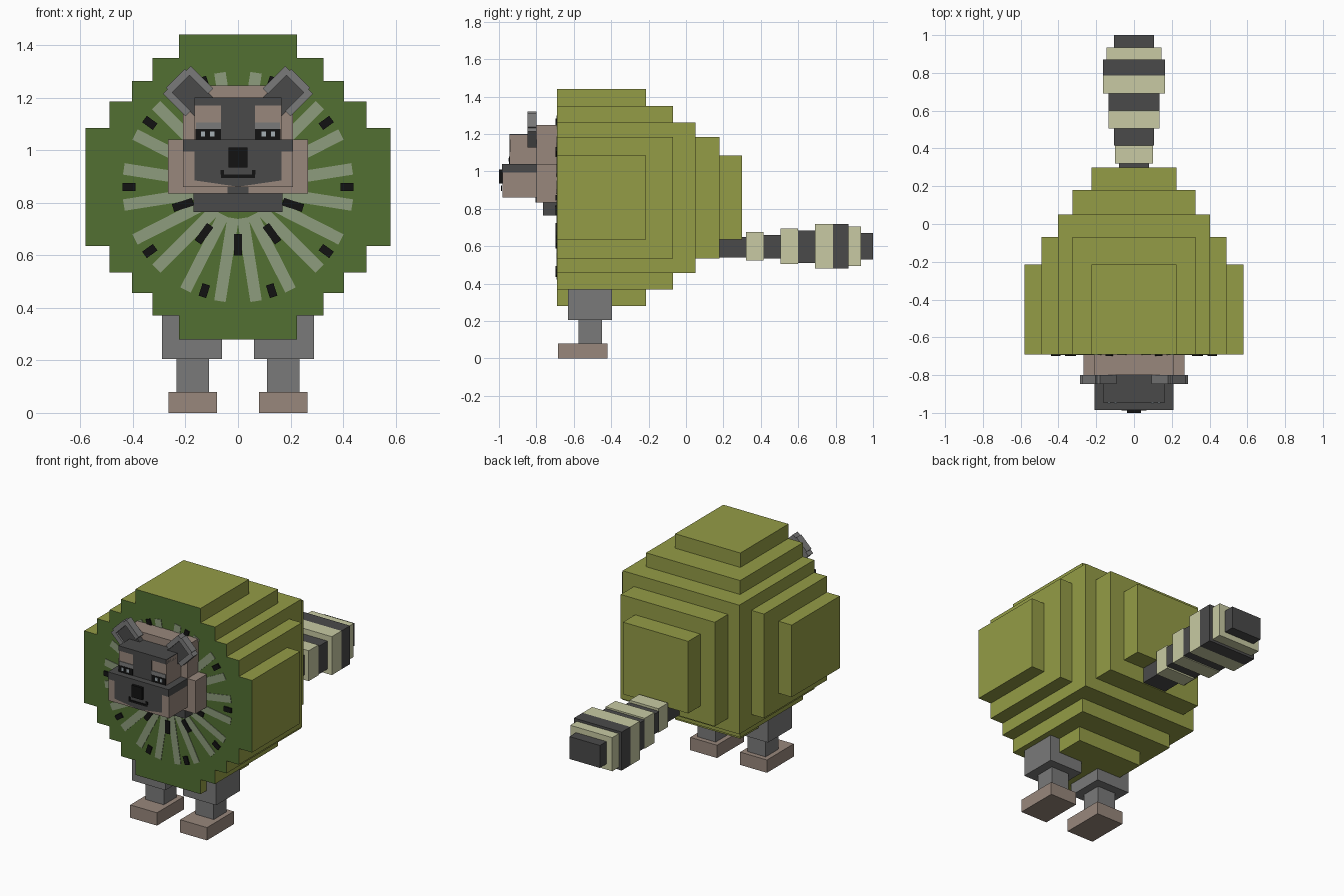
import bpy, bmesh
from math import radians, cos, sin
from mathutils import Matrix, Vector

cube = bpy.data.objects.get("Cube")
if cube:
    bpy.data.objects.remove(cube)


def material(name, rgb):
    lin = [((c / 255 + 0.055) / 1.055) ** 2.4 if c > 10 else c / 3294 for c in rgb]
    m = bpy.data.materials.new(name)
    m.use_nodes = True
    m.diffuse_color = (*lin, 1)
    bsdf = m.node_tree.nodes["Principled BSDF"]
    bsdf.inputs["Base Color"].default_value = (*lin, 1)
    bsdf.inputs["Roughness"].default_value = 0.9
    return m


olive = material("olive skin", (148, 156, 70))
green = material("fruit green", (82, 112, 50))
pale = material("pale ray", (141, 156, 125))
dark = material("charcoal fur", (74, 74, 74))
grey = material("grey fur", (122, 122, 122))
tan = material("taupe fur", (152, 135, 124))
cream = material("cream fur", (200, 202, 163))
black = material("black", (18, 18, 18))
white = material("eye glint", (165, 175, 180))


def finish(name, bm, *mats):
    mesh = bpy.data.meshes.new(name)
    bm.to_mesh(mesh)
    bm.free()
    for m in mats:
        mesh.materials.append(m)
    ob = bpy.data.objects.new(name, mesh)
    bpy.context.collection.objects.link(ob)
    return ob


def add_box(bm, x, y, z, turn=None):
    """Box from (low, high) ranges, optionally moved by a matrix."""
    mid = Vector([(a + b) / 2 for a, b in (x, y, z)])
    size = Vector([b - a for a, b in (x, y, z)])
    mat = Matrix.Translation(mid) @ Matrix.Diagonal((*size, 1))
    return bmesh.ops.create_cube(bm, size=1, matrix=turn @ mat if turn else mat)["verts"]


def box(name, mat, x, y, z, turn=None):
    bm = bmesh.new()
    add_box(bm, x, y, z, turn)
    return finish(name, bm, mat)


def sym(w):
    return (-w, w)


def pair(name, mat, x, y, z):
    for side, xs in (("left", x), ("right", (-x[1], -x[0]))):
        box(f"{side}_{name}", mat, xs, y, z)


# Fruit body: stepped shells sharing one flat cut face
MID, FRONT = 0.86, -0.69
steps = [0.225, 0.325, 0.403, 0.49, 0.58]
depths = [0.30, 0.18, 0.05, -0.07, -0.215]
bm = bmesh.new()
shells = [(steps[i], steps[4 - i], depths[max(i, 4 - i)]) for i in range(5)]
shells += [(steps[i], steps[i], depths[i]) for i in range(2)]
for w, h, back in shells:
    add_box(bm, sym(w), (FRONT, back), (MID - h, MID + h))
bm.normal_update()
bmesh.ops.delete(bm, geom=[f for f in bm.faces if f.normal.y < -0.9], context='FACES')
quarter = []
for i, w in enumerate(reversed(steps)):
    quarter += [(w, steps[i - 1] if i else 0), (w, steps[i])]
quarter = quarter[1:]
loop = quarter + [(-x, z) for x, z in reversed(quarter)]
loop += [(-x, -z) for x, z in quarter] + [(x, -z) for x, z in reversed(quarter)]
cut = bm.faces.new([bm.verts.new((x, FRONT, MID + z)) for x, z in loop])
cut.normal_update()
if cut.normal.y > 0:
    cut.normal_flip()
cut.material_index = 1
finish("fruit_body", bm, olive, green)


# Rays and seeds arranged around the cut face
def radial(name, mat, start, r, half_width, thick, count):
    bm = bmesh.new()
    for k in range(count):
        turn = Matrix.Translation((0, 0, MID)) @ Matrix.Rotation(
            radians(start + 360 * k / count), 4, 'Y')
        add_box(bm, r, (FRONT - thick, FRONT + 0.001), sym(half_width), turn)
    finish(name, bm, mat)


radial("fruit_rays", pale, 9, (0.12, 0.44), 0.022, 0.003, 20)
radial("outer_seeds", black, 0, (0.39, 0.44), 0.015, 0.008, 10)
radial("inner_seeds", black, 18, (0.18, 0.26), 0.015, 0.008, 10)

# Legs
pair("upper_leg", grey, (0.06, 0.29), (-0.63, -0.395), (0.205, 0.37))
pair("lower_leg", grey, (0.11, 0.235), (-0.575, -0.45), (0.08, 0.205))
pair("foot", tan, (0.08, 0.265), (-0.685, -0.42), (0, 0.08))

# Striped tail: end y, half width, low z, high z
y = 0.18
rings = [(0.32, 0.08, 0.54, 0.65), (0.415, 0.10, 0.525, 0.675),
         (0.505, 0.105, 0.535, 0.66), (0.60, 0.135, 0.505, 0.695),
         (0.69, 0.135, 0.51, 0.685), (0.785, 0.165, 0.48, 0.72),
         (0.87, 0.165, 0.48, 0.72), (0.935, 0.145, 0.495, 0.705),
         (1.0, 0.105, 0.53, 0.67)]
for i, (end, w, lo, hi) in enumerate(rings):
    box(f"tail_ring_{i + 1}", cream if i % 2 else dark, sym(w), (y, end), (lo, hi))
    y = end

# Head blocks
box("head_back", tan, sym(0.21), (-0.80, FRONT), (0.835, 1.247))
pair("cheek", tan, (0.21, 0.267), (-0.80, FRONT), (0.835, 1.04))
box("neck", dark, sym(0.17), (-0.765, FRONT), (0.765, 0.835))
box("chin_stripe", dark, sym(0.04), (-0.805, -0.80), (0.835, 0.86))
box("upper_face", tan, sym(0.165), (-0.94, -0.80), (1.04, 1.195))
box("forehead_cap", dark, sym(0.165), (-0.944, -0.80), (1.17, 1.2))
box("muzzle", tan, sym(0.21), (-0.98, -0.80), (0.86, 0.995))
box("muzzle_top", dark, sym(0.21), (-0.984, -0.80), (0.995, 1.04))

# Dark muzzle mask with a shallow pointed lower edge
bm = bmesh.new()
outline = [(-0.165, 0.995), (-0.165, 0.885), (0, 0.861), (0.165, 0.885), (0.165, 0.995)]
bm.faces.new([bm.verts.new((x, -0.984, z)) for x, z in outline])
finish("muzzle_mask", bm, dark)

# Face markings, nose and mouth
box("nose", black, sym(0.036), (-1.0, -0.98), (0.935, 1.01))
box("mouth", black, sym(0.065), (-0.988, -0.983), (0.895, 0.908))
pair("mouth_corner", black, (0.053, 0.066), (-0.988, -0.983), (0.908, 0.925))
box("nose_bridge", dark, sym(0.065), (-0.944, -0.94), (1.04, 1.17))
pair("eyelid", grey, (0.065, 0.16), (-0.944, -0.94), (1.08, 1.105))
pair("eye", black, (0.065, 0.162), (-0.946, -0.94), (1.04, 1.08))
pair("eye_outer_glint", white, (0.125, 0.14), (-0.949, -0.945), (1.052, 1.072))
pair("eye_inner_glint", white, (0.09, 0.107), (-0.949, -0.945), (1.052, 1.072))

# Ears: tilted slab with a rim on three sides; local x runs across, z to the tip
for side, s in (("left", 1), ("right", -1)):
    turn = Matrix.Translation((s * 0.235, 0, 1.27)) @ Matrix.Rotation(radians(45 * s), 4, 'Y')
    box(f"{side}_ear", dark, sym(0.05), (-0.835, -0.80), (-0.20, -0.025), turn)
    box(f"{side}_ear_tip", grey, sym(0.05), (-0.847, -0.80), (-0.025, 0.005), turn)
    for edge, e in (("upper", -1), ("lower", 1)):
        xs = sorted((s * e * 0.046, s * e * 0.075))
        box(f"{side}_ear_{edge}_rim", grey, xs, (-0.847, -0.80), (-0.125, -0.004), turn)
